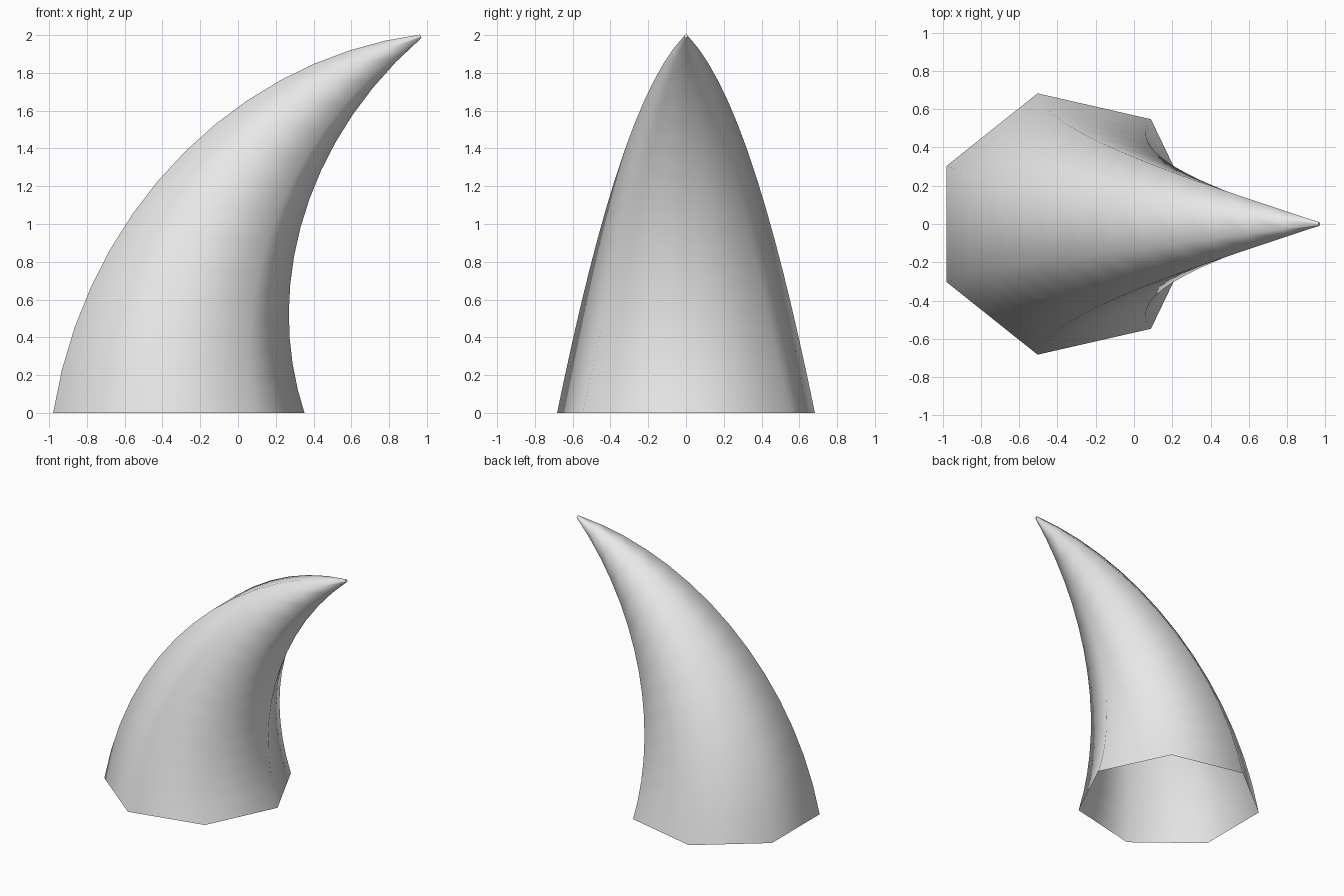
import bpy, bmesh
from math import sin, cos, tau, radians

cube = bpy.data.objects.get("Cube")
if cube:
    bpy.data.objects.remove(cube, do_unlink=True)

SIDES, RINGS = 7, 14
BASE_X, BASE_R, TIP_R = -0.348, 0.70, 0.01
BEND, ARC_R = radians(66.8), 2.17

mat = bpy.data.materials.new("light grey")
mat.use_nodes = True
grey = (0.8, 0.8, 0.8, 1)
mat.diffuse_color = grey
mat.node_tree.nodes["Principled BSDF"].inputs["Base Color"].default_value = grey


def horn_ring(bm, t):
    """Seven-sided ring at fraction t along the bent centre line."""
    a = BEND * t
    cx, cz = BASE_X + ARC_R * (1 - cos(a)), ARC_R * sin(a)
    r = (BASE_R - TIP_R) * (1 - t) * (1 + 0.17 * t) + TIP_R
    ring = []
    for i in range(SIDES):
        u, v = r * cos(tau * i / SIDES), r * sin(tau * i / SIDES)
        ring.append(bm.verts.new((cx + u * cos(a), v, cz - u * sin(a))))
    return ring


# Tapered, curved shell, open at the base
bm = bmesh.new()
rings = [horn_ring(bm, k / RINGS) for k in range(RINGS + 1)]
for low, high in zip(rings, rings[1:]):
    for i in range(SIDES):
        j = (i + 1) % SIDES
        bm.faces.new((low[i], low[j], high[j], high[i])).smooth = True

# Tiny flat tip
bm.faces.new(rings[-1])

mesh = bpy.data.meshes.new("horn")
bm.to_mesh(mesh)
bm.free()
mesh.materials.append(mat)
horn = bpy.data.objects.new("horn", mesh)
bpy.context.collection.objects.link(horn)
